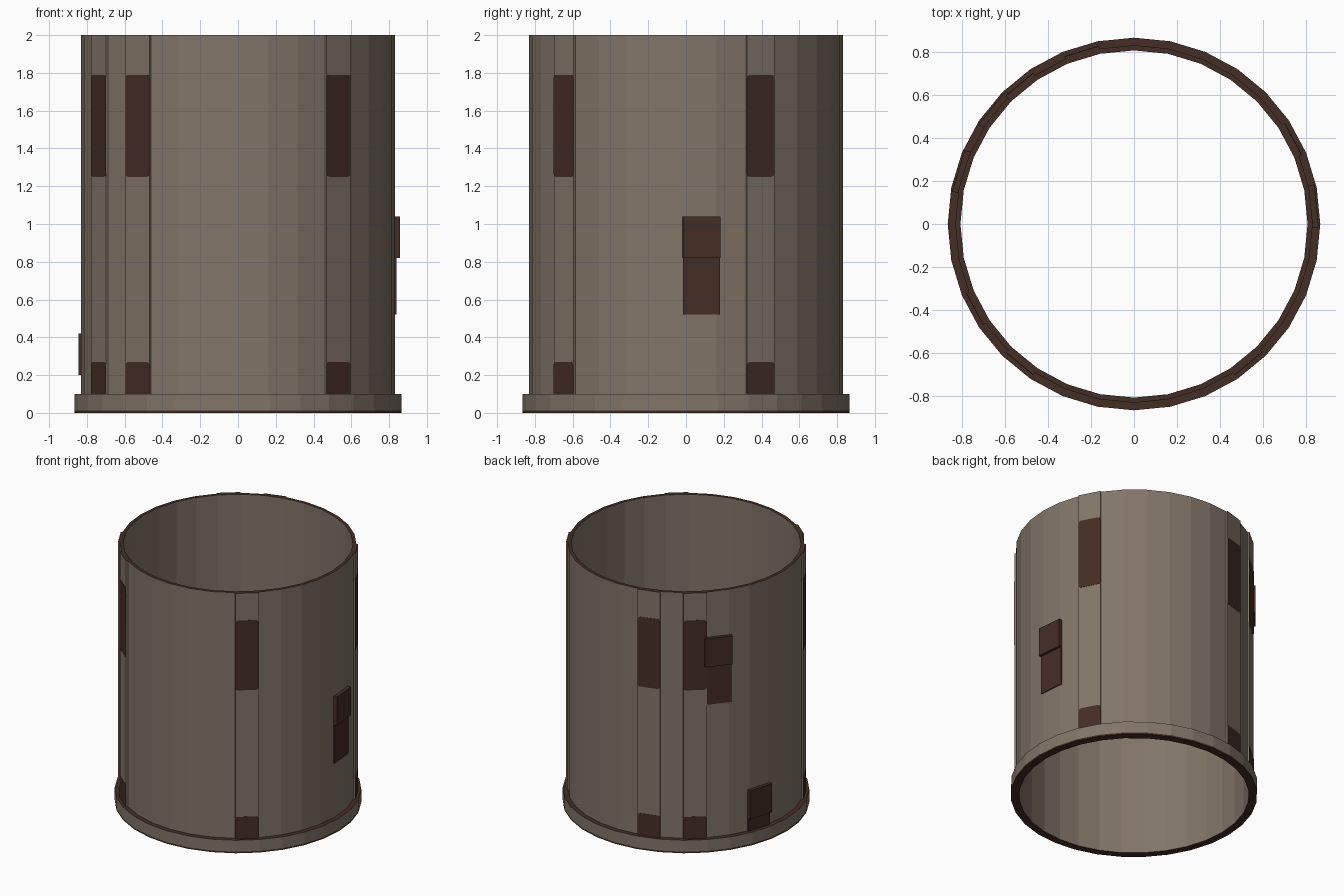
import bpy, bmesh, math
from mathutils import Vector

if "Cube" in bpy.data.objects:
    bpy.data.objects.remove(bpy.data.objects["Cube"])

SIDES = 32
STEP = 360 / SIDES


def material(name, col):
    m = bpy.data.materials.new(name)
    m.diffuse_color = (*col, 1)
    m.use_nodes = True
    m.node_tree.nodes["Principled BSDF"].inputs["Base Color"].default_value = m.diffuse_color
    return m


TAUPE = material("taupe_grey", (0.223, 0.178, 0.138))
BROWN = material("dark_brown", (0.058, 0.026, 0.018))


def finish(bm, name, rule):
    """Store the mesh; faces for which rule(face) is true become brown."""
    bmesh.ops.recalc_face_normals(bm, faces=bm.faces)
    bm.normal_update()
    for f in bm.faces:
        f.material_index = 1 if rule(f) else 0
    me = bpy.data.meshes.new(name)
    bm.to_mesh(me)
    bm.free()
    me.materials.append(TAUPE)
    me.materials.append(BROWN)
    ob = bpy.data.objects.new(name, me)
    bpy.context.collection.objects.link(ob)
    return ob


def tube(name, profile, rule):
    """Closed (radius, z) profile swept around the z axis."""
    bm = bmesh.new()
    rings = []
    for i in range(SIDES):
        a = math.radians(i * STEP)
        rings.append([bm.verts.new((r * math.cos(a), r * math.sin(a), z)) for r, z in profile])
    n = len(profile)
    for i in range(SIDES):
        p, q = rings[i], rings[(i + 1) % SIDES]
        for k in range(n):
            bm.faces.new((p[k], q[k], q[(k + 1) % n], p[(k + 1) % n]))
    return finish(bm, name, rule)


def panel(name, azimuth, outline, r0, r1, rule):
    """(u, z) outline standing on the wall at an azimuth, from radius r0 to r1."""
    a = math.radians(azimuth)
    out = Vector((math.cos(a), math.sin(a), 0))
    side = Vector((-math.sin(a), math.cos(a), 0))
    bm = bmesh.new()
    lo, hi = [[bm.verts.new(out * r + side * u + Vector((0, 0, z))) for u, z in outline]
              for r in (r0, r1)]
    n = len(outline)
    bm.faces.new(lo[::-1])
    bm.faces.new(hi)
    for k in range(n):
        bm.faces.new((lo[k], lo[(k + 1) % n], hi[(k + 1) % n], hi[k]))
    return finish(bm, name, rule)


def rect(w, z0, z1):
    return [(-w / 2, z0), (w / 2, z0), (w / 2, z1), (-w / 2, z1)]


def rounded(w, z0, z1, r=0.018):
    pts = []
    corners = [(w / 2 - r, z0 + r, -90), (w / 2 - r, z1 - r, 0),
               (r - w / 2, z1 - r, 90), (r - w / 2, z0 + r, 180)]
    for cx, cz, s in corners:
        for t in (0, 45, 90):
            a = math.radians(s + t)
            pts.append((cx + r * math.cos(a), cz + r * math.sin(a)))
    return pts


def horizontal(f):
    return abs(f.normal.z) > 0.5


def always(f):
    return True


# Main wall and base ring, brown on the rims
tube("wall", [(0.806, 0.1), (0.83, 0.1), (0.83, 2.0), (0.806, 2.0)], horizontal)
tube("base_ring", [(0.806, 0), (0.865, 0), (0.865, 0.012), (0.865, 0.1), (0.806, 0.1)],
     lambda f: horizontal(f) or f.calc_center_median().z < 0.02)

# Vertical strips, each one facet wide, with two worn brown patches
WIDTH = 2 * 0.842 * math.sin(math.radians(STEP / 2))
for i, start in enumerate((22.5, 101.25, 123.75, 202.5, 225, 303.75)):
    az = start + STEP / 2
    panel(f"strip_{i}", az, rect(WIDTH, 0.1, 2.0), 0.824, 0.838, horizontal)
    panel(f"upper_patch_{i}", az, rounded(WIDTH, 1.25, 1.79), 0.836, 0.8395, always)
    panel(f"lower_patch_{i}", az, rounded(WIDTH, 0.09, 0.27), 0.836, 0.8395, always)

# Raised plates, each with a flat stain below
for i, (start, z) in enumerate(((0, 0.82), (135, 1.43), (157.5, 0.20))):
    az = start + STEP / 2
    panel(f"plate_{i}", az, rect(0.2, z, z + 0.22), 0.824, 0.852, always)
    panel(f"stain_{i}", az, rect(0.195, max(z - 0.3, 0.1), z), 0.824, 0.833, always)
